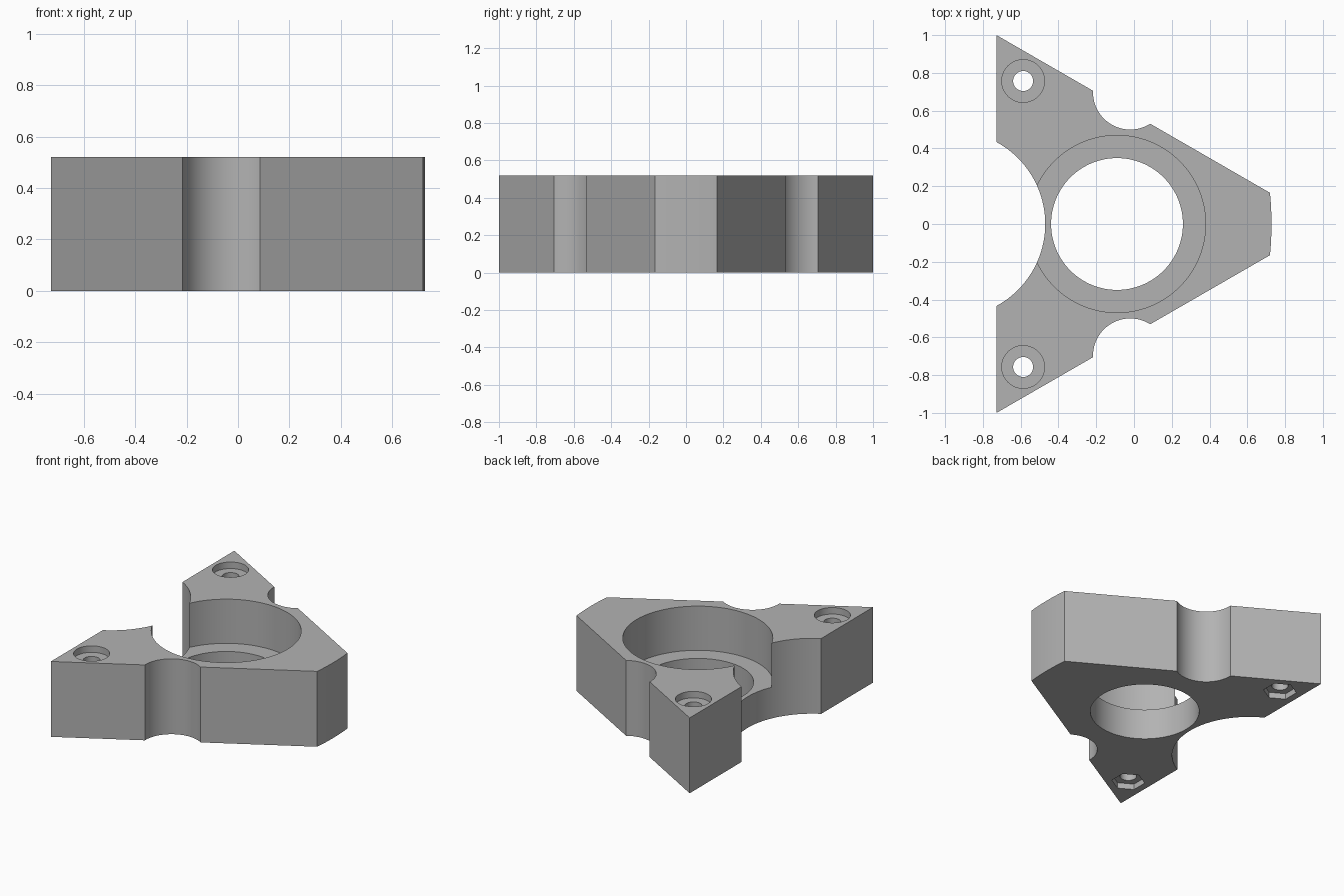
import bpy, math

old = bpy.data.objects.get("Cube")
if old:
    bpy.data.objects.remove(old, do_unlink=True)

HEIGHT = 0.52
BORE_X = -0.09

grey = bpy.data.materials.new("mid_grey")
grey.use_nodes = True
colour = (0.45, 0.45, 0.45, 1)
grey.diffuse_color = colour
grey.node_tree.nodes["Principled BSDF"].inputs["Base Color"].default_value = colour


def prism(name, outline, z0, z1):
    """Closed solid from a counter-clockwise outline."""
    n = len(outline)
    verts = [(x, y, z) for z in (z0, z1) for x, y in outline]
    faces = [tuple(reversed(range(n))), tuple(range(n, 2 * n))]
    faces += [(i, (i + 1) % n, (i + 1) % n + n, i + n) for i in range(n)]
    mesh = bpy.data.meshes.new(name)
    mesh.from_pydata(verts, [], faces)
    mesh.materials.append(grey)
    obj = bpy.data.objects.new(name, mesh)
    bpy.context.collection.objects.link(obj)
    return obj


def circle(cx, cy, r, sides=96, turn=0.0):
    step = math.tau / sides
    return [(cx + r * math.cos(turn + i * step), cy + r * math.sin(turn + i * step))
            for i in range(sides)]


# Triangular body with a gently rounded blunt nose
nose = []
for i in range(9):
    y = -0.165 + 0.33 * i / 8
    nose.append((0.728 - 0.008 * (y / 0.165) ** 2, y))
body = prism("bearing_bracket", [(-0.728, 1), (-0.728, -1)] + nose, 0, HEIGHT)


def cut(name, outline, z0, z1):
    cutter = prism(name, outline, z0, z1)
    mod = body.modifiers.new(name, "BOOLEAN")
    mod.operation = "DIFFERENCE"
    mod.solver = "EXACT"
    mod.object = cutter
    bpy.context.view_layer.objects.active = body
    bpy.ops.object.modifier_apply(modifier=mod.name)
    bpy.data.objects.remove(cutter, do_unlink=True)


LOW, HIGH = -0.1, HEIGHT + 0.1

# Central bore, wide bearing seat and the open scoop behind it
cut("bore", circle(BORE_X, 0, 0.349), LOW, HIGH)
cut("bearing_seat", circle(BORE_X, 0, 0.469), 0.215, HIGH)
cut("back_scoop", circle(-0.964, 0, 0.494, 128), LOW, HIGH)

# Mirrored side notches and screw holes with nut pockets underneath
for side in (-1, 1):
    cut("side_notch", circle(-0.02, side * 0.697, 0.197), LOW, HIGH)
    hx, hy = -0.587, side * 0.757
    cut("screw_hole", circle(hx, hy, 0.053, 48), LOW, HIGH)
    cut("screw_head_recess", circle(hx, hy, 0.113, 64), HEIGHT - 0.045, HIGH)
    cut("nut_pocket", circle(hx, hy, 0.107, 6, math.pi / 6), LOW, 0.04)

bpy.ops.object.select_all(action="DESELECT")
body.select_set(True)
bpy.context.view_layer.objects.active = body
bpy.ops.object.shade_smooth_by_angle(angle=math.radians(25))
